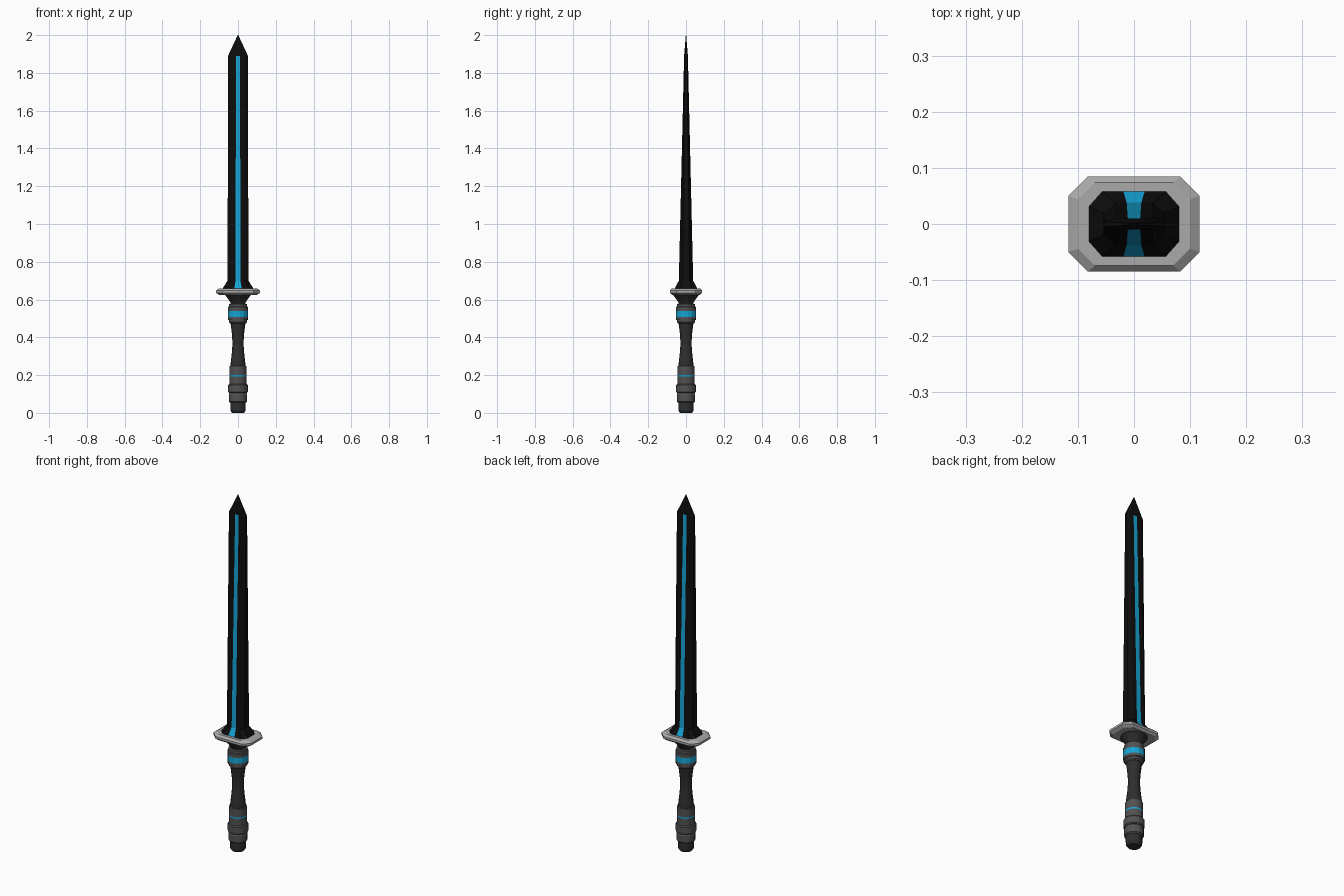
import bpy, bmesh, math

if "Cube" in bpy.data.objects:
    bpy.data.objects.remove(bpy.data.objects["Cube"])


def mat(name, r, g, b):
    m = bpy.data.materials.new(name)
    m.diffuse_color = (r, g, b, 1)
    m.use_nodes = True
    m.node_tree.nodes["Principled BSDF"].inputs["Base Color"].default_value = m.diffuse_color
    return m


BLACK = mat("blade black", 0.004, 0.004, 0.004)
BLUE = mat("glow blue", 0.008, 0.38, 0.68)
SILVER = mat("guard silver", 0.40, 0.40, 0.40)
DARK = mat("grip charcoal", 0.028, 0.028, 0.028)
STEEL = mat("ring grey", 0.085, 0.085, 0.085)


def loft(name, rings, mats, pick=None):
    """Skin equal-length rings of points into a closed solid; pick(face) chooses the material."""
    bm = bmesh.new()
    vs = [[bm.verts.new(p) for p in ring] for ring in rings]
    n = len(rings[0])
    for a, b in zip(vs, vs[1:]):
        for i in range(n):
            j = (i + 1) % n
            bm.faces.new((a[i], a[j], b[j], b[i]))
    bm.faces.new(vs[0][::-1])
    bm.faces.new(vs[-1])
    bmesh.ops.remove_doubles(bm, verts=bm.verts, dist=1e-5)
    bmesh.ops.recalc_face_normals(bm, faces=bm.faces)
    if pick:
        for f in bm.faces:
            f.material_index = pick(f)
    me = bpy.data.meshes.new(name)
    bm.to_mesh(me)
    bm.free()
    for m in mats:
        me.materials.append(m)
    ob = bpy.data.objects.new(name, me)
    bpy.context.collection.objects.link(ob)
    return ob


def lathe(name, profile, material, sides=16):
    rings = [[(r * math.cos((i + .5) * math.tau / sides), r * math.sin((i + .5) * math.tau / sides), z)
              for i in range(sides)] for r, z in profile]
    return loft(name, rings, [material])


def blade_ring(s, ax, x, ay, y, z):
    """Octagon outline with a centre strip of half width s on both broad faces."""
    q = [(x, ay), (ax, y), (s, y)]
    pts = q + [(-a, b) for a, b in reversed(q)]
    pts += [(-a, -b) for a, b in pts]
    return [(a, b, z) for a, b in pts]


def stripe(f):
    c = f.calc_center_median()
    return int(abs(c.x) < 0.002 and abs(f.normal.y) > 0.5 and 0.65 < c.z < 1.88)


# Blade: flared foot, long taper, pointed tip, blue centre stripe
loft("blade", [
    blade_ring(0.020, 0.057, 0.082, 0.032, 0.060, 0.645),
    blade_ring(0.019, 0.056, 0.080, 0.031, 0.058, 0.662),
    blade_ring(0.013, 0.034, 0.055, 0.020, 0.038, 0.700),
    blade_ring(0.011, 0.034, 0.053, 0.005, 0.010, 1.890),
    blade_ring(0.0005, 0.001, 0.0015, 0.0005, 0.001, 2.0),
], [BLACK, BLUE], stripe)


# Guard: chamfered octagonal plate with bevelled rim
def guard_ring(x, y, c, z):
    pts = [(x, y - c), (x - c, y)]
    pts += [(-a, b) for a, b in reversed(pts)]
    pts += [(-a, -b) for a, b in pts]
    return [(a, b, z) for a, b in pts]


loft("guard", [
    guard_ring(0.100, 0.073, 0.030, 0.625),
    guard_ring(0.117, 0.085, 0.035, 0.636),
    guard_ring(0.117, 0.085, 0.035, 0.648),
    guard_ring(0.100, 0.074, 0.030, 0.659),
], [SILVER])

# Collar under the guard, waisted grip and end cap
lathe("collar", [(0.038, 0.565), (0.040, 0.585), (0.068, 0.622), (0.068, 0.632)], DARK)
lathe("grip", [(0.041, 0.24), (0.039, 0.27), (0.033, 0.32), (0.030, 0.365),
               (0.032, 0.41), (0.038, 0.46), (0.042, 0.485)], DARK)
lathe("end_cap", [(0.033, 0.0), (0.041, 0.012), (0.042, 0.065)], DARK)

# Upper grip rings with blue band
lathe("upper_ring_low", [(0.042, 0.474), (0.048, 0.480), (0.048, 0.492), (0.054, 0.492),
                         (0.054, 0.508)], STEEL)
lathe("upper_band", [(0.054, 0.508), (0.054, 0.540)], BLUE)
lathe("upper_ring_high", [(0.054, 0.540), (0.054, 0.560), (0.049, 0.563), (0.049, 0.576),
                          (0.040, 0.578)], STEEL)

# Pommel sleeve, thin blue line and stacked rings
lathe("pommel_sleeve_high", [(0.045, 0.201), (0.045, 0.247), (0.040, 0.250)], STEEL)
lathe("pommel_line", [(0.045, 0.193), (0.045, 0.201)], BLUE)
lathe("pommel_sleeve_low", [(0.045, 0.150), (0.045, 0.193)], STEEL)
lathe("pommel_ring", [(0.048, 0.105), (0.053, 0.110), (0.053, 0.147), (0.048, 0.153)], STEEL)
lathe("pommel_base", [(0.042, 0.054), (0.049, 0.060), (0.049, 0.098), (0.045, 0.106)], STEEL)
